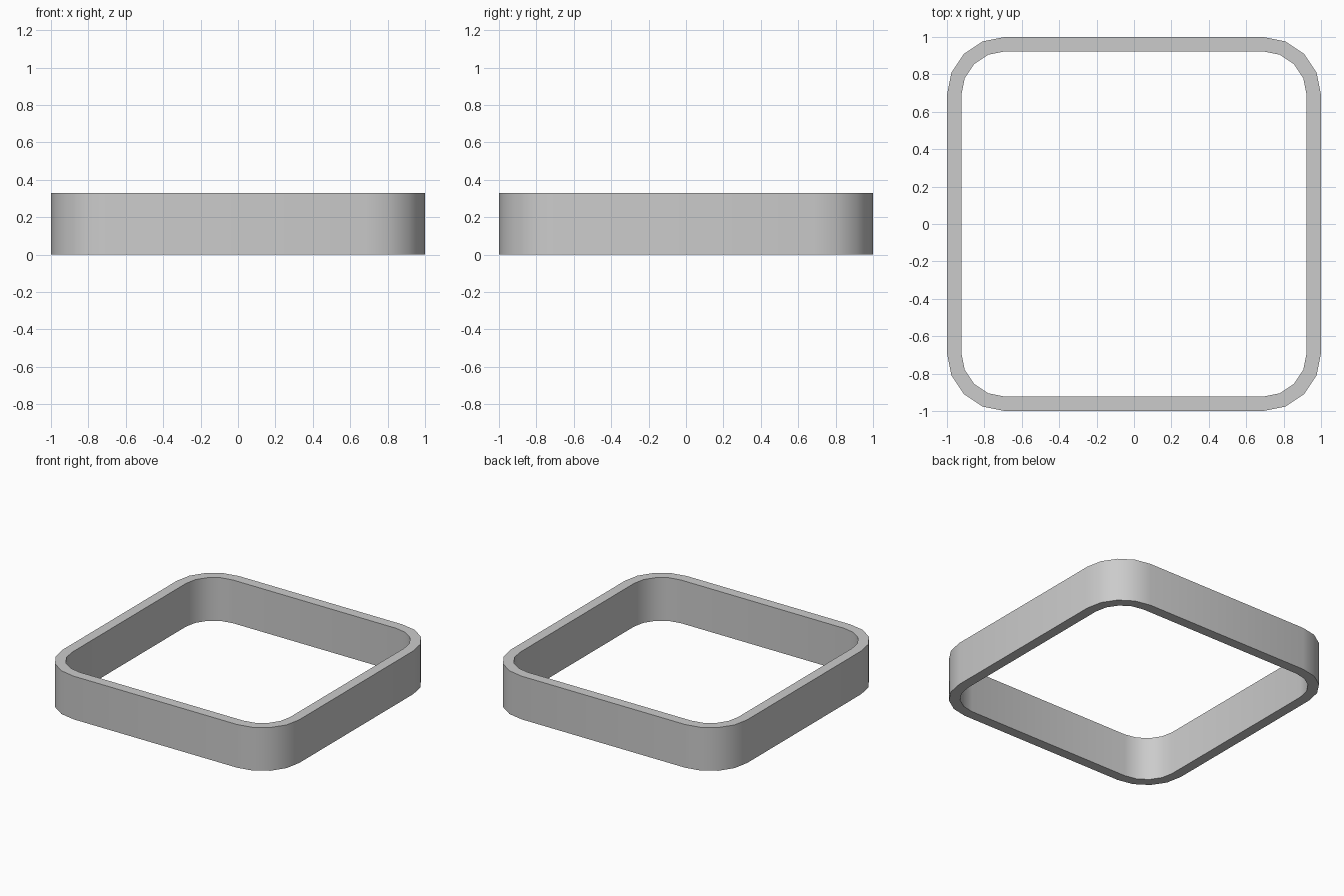
import bpy, bmesh, math

if "Cube" in bpy.data.objects:
    bpy.data.objects.remove(bpy.data.objects["Cube"])

HEIGHT = 0.33
WALL = 0.077
RADIUS = 0.31
SEGMENTS = 4


def rounded_square(half, radius):
    """Corner arcs of a rounded square, counter-clockwise."""
    pts = []
    for corner in range(4):
        mid = math.radians(45 + 90 * corner)
        cx = math.copysign(half - radius, math.cos(mid))
        cy = math.copysign(half - radius, math.sin(mid))
        for i in range(SEGMENTS + 1):
            a = math.radians(90 * corner + 90 * i / SEGMENTS)
            pts.append((cx + radius * math.cos(a), cy + radius * math.sin(a)))
    return pts


# Square band: outer and inner loops joined into a closed ring
bm = bmesh.new()
outer = rounded_square(1.0, RADIUS)
inner = rounded_square(1.0 - WALL, RADIUS - WALL)
loops = [[bm.verts.new((x, y, z)) for x, y in pts]
         for pts, z in ((outer, 0), (outer, HEIGHT), (inner, HEIGHT), (inner, 0))]
n = len(outer)
for k in range(4):
    a, b = loops[k], loops[(k + 1) % 4]
    for i in range(n):
        j = (i + 1) % n
        bm.faces.new((a[i], a[j], b[j], b[i]))
bmesh.ops.recalc_face_normals(bm, faces=bm.faces)

mesh = bpy.data.meshes.new("square_band")
bm.to_mesh(mesh)
bm.free()
band = bpy.data.objects.new("square_band", mesh)
bpy.context.collection.objects.link(band)

# Smooth corners with crisp rims
bpy.context.view_layer.objects.active = band
band.select_set(True)
bpy.ops.object.shade_smooth_by_angle(angle=math.radians(30))
